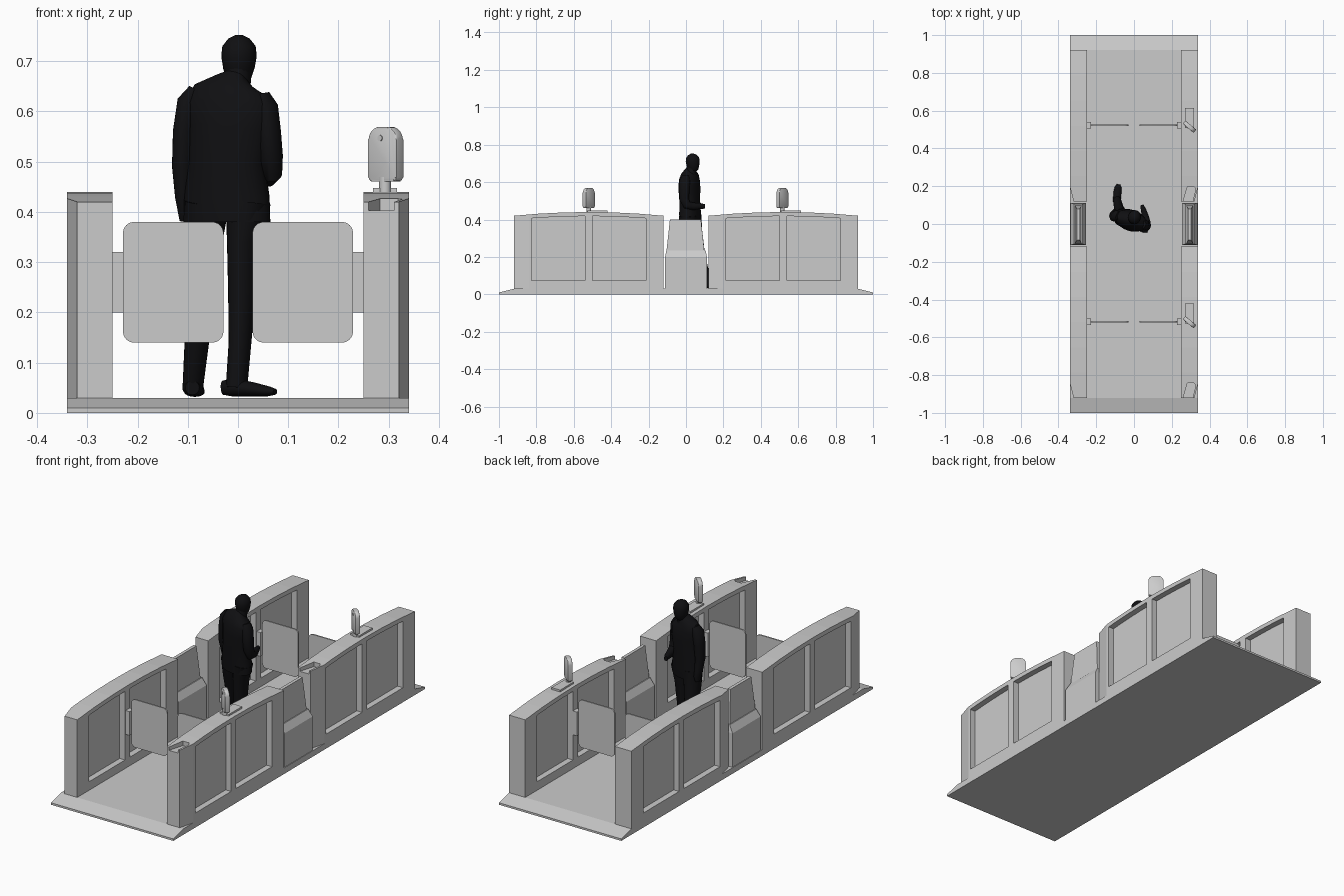
import bpy, bmesh
from math import sin, cos, pi, radians
from mathutils import Vector, Matrix

if "Cube" in bpy.data.objects:
    bpy.data.objects.remove(bpy.data.objects["Cube"])

black = bpy.data.materials.new("black")
black.diffuse_color = (0.005, 0.005, 0.006, 1)
black.use_nodes = True
black.node_tree.nodes["Principled BSDF"].inputs["Base Color"].default_value = black.diffuse_color


def finish(name, bm, smooth=False, mat=None):
    bmesh.ops.recalc_face_normals(bm, faces=bm.faces)
    me = bpy.data.meshes.new(name)
    bm.to_mesh(me)
    bm.free()
    ob = bpy.data.objects.new(name, me)
    bpy.context.collection.objects.link(ob)
    if mat:
        me.materials.append(mat)
    if smooth:
        bpy.ops.object.select_all(action='DESELECT')
        ob.select_set(True)
        bpy.context.view_layer.objects.active = ob
        bpy.ops.object.shade_smooth_by_angle(angle=radians(40))
    return ob


def loft_bm(rings):
    """Closed skin through equal-length rings of points."""
    bm = bmesh.new()
    vs = [[bm.verts.new(p) for p in r] for r in rings]
    n = len(vs[0])
    for a, b in zip(vs, vs[1:]):
        for i in range(n):
            j = (i + 1) % n
            bm.faces.new((a[i], a[j], b[j], b[i]))
    bm.faces.new(vs[0][::-1])
    bm.faces.new(vs[-1])
    return bm


def prism_x(yz, x0, x1):
    return loft_bm([[(x, y, z) for y, z in yz] for x in (x0, x1)])


def block(x, y, z0, z1, top=None):
    """Tapering box; x and y are (centre, half size)."""
    rings = []
    for z, (hx, hy) in ((z0, (x[1], y[1])), (z1, top or (x[1], y[1]))):
        rings.append([(x[0] + sx * hx, y[0] + sy * hy, z)
                      for sx, sy in ((-1, -1), (1, -1), (1, 1), (-1, 1))])
    return loft_bm(rings)


def rounded_plate(name, w, h, t, r_low, r_top, loc, turn=0, bevel=0):
    """Upright plate with rounded corners; loc is the bottom centre."""
    pts = []
    for cx, cz, r, a0 in ((w/2, 0, r_low, -90), (w/2, h, r_top, 0),
                          (-w/2, h, r_top, 90), (-w/2, 0, r_low, 180)):
        ox = cx - r if cx > 0 else cx + r
        oz = cz - r if cz > 0 else cz + r
        for k in range(7):
            a = radians(a0 + 15 * k)
            pts.append((ox + r * cos(a), oz + r * sin(a)))
    bm = loft_bm([[(x, y, z) for x, z in pts] for y in (-t/2, t/2)])
    if bevel:
        rim = [e for e in bm.edges if abs(e.verts[0].co.y - e.verts[1].co.y) < 1e-6]
        bmesh.ops.bevel(bm, geom=rim, offset=bevel, segments=2, profile=0.5, affect='EDGES')
    bm.transform(Matrix.Translation(loc) @ Matrix.Rotation(turn, 4, 'Z'))
    return finish(name, bm, True)


def cut(ob, bm):
    c = finish("cutter", bm)
    c.hide_render = True
    m = ob.modifiers.new("cut", 'BOOLEAN')
    m.operation, m.solver, m.object = 'DIFFERENCE', 'EXACT', c
    bpy.context.view_layer.objects.active = ob
    bpy.ops.object.modifier_apply(modifier=m.name)
    bpy.data.objects.remove(c)


# Floor plate with a ramp at each end
finish("floor_plate", prism_x([(-1, 0), (1, 0), (1, .01), (.92, .03), (-.92, .03), (-1, .01)], -.34, .34))


def top_z(d):
    return .44 - .02 * (d / .4) ** 2


# Four side walls: arched top, chamfered front outer corner, panels recessed on both faces
for side in (-1, 1):
    for mid in (-.52, .52):
        ds = [.4 - .8 * i / 6 for i in range(7)]
        prof = [(mid - .4, .028), (mid + .4, .028)] + [(mid + d, top_z(d)) for d in ds]
        bm = prism_x(prof, side * .25, side * .34)
        bmesh.ops.recalc_face_normals(bm, faces=bm.faces)
        geom = bm.verts[:] + bm.edges[:] + bm.faces[:]
        res = bmesh.ops.bisect_plane(bm, geom=geom, plane_co=(side * .34, mid - .32, 0),
                                     plane_no=(side * .08, -.02, 0), clear_outer=True)
        bmesh.ops.holes_fill(bm, edges=[e for e in res['geom_cut'] if isinstance(e, bmesh.types.BMEdge)])
        wall = finish("side_wall", bm)
        for d0, d1 in ((-.305, -.02), (.02, .305)):
            tops = [(mid + d1 + (d0 - d1) * i / 4, top_z(d1 + (d0 - d1) * i / 4) - .022) for i in range(5)]
            prof = [(mid + d0, .073), (mid + d1, .073)] + tops
            cut(wall, prism_x(prof, side * .31, side * .36))
            cut(wall, prism_x(prof, side * .23, side * .28))
        # Ticket notch in the front end of the right-hand walls
        if side > 0:
            plan = [(.257, mid - .41), (.308, mid - .41), (.327, mid - .335), (.318, mid - .322), (.283, mid - .322)]
            cut(wall, loft_bm([[(x, y, z) for x, y in plan] for z in (.403, .46)]))

    # Low middle housing with a sloped shoulder and a wedge-shaped upright
    x = side * .295
    finish("middle_housing", block((x, .042), (0, .112), .028, .2))
    finish("middle_shoulder", block((x, .042), (0, .112), .2, .235, (.022, .105)))
    finish("middle_upright", block((x, .018), (-.003, .101), .234, .40, (.008, .083)))

    # Gate flaps and their hinge brackets
    for y in (-.517, .523):
        rounded_plate("gate_flap", .2, .24, .007, .022, .022, (side * .129, y, .14))
        finish("flap_bracket", block((side * .24, .012), (y, .018), .2, .32))

# Readers on the right-hand walls
for y in (-.52, .515):
    finish("reader_base", block((.293, .024), (y + .047, .053), .434, .448))
    bm = bmesh.new()
    bmesh.ops.create_cone(bm, cap_ends=True, segments=20, radius1=.012, radius2=.012, depth=.03,
                          matrix=Matrix.Translation((.293, y, .455)))
    finish("reader_stem", bm, True)
    turn = radians(-40)
    rounded_plate("reader_screen", .074, .108, .022, .008, .025, (.294, y, .461), turn, .004)
    bm = bmesh.new()
    n = Matrix.Rotation(turn, 4, 'Z')
    bmesh.ops.create_cone(bm, cap_ends=True, segments=16, radius1=.006, radius2=.006, depth=.003,
                          matrix=Matrix.Translation((.294, y, .547)) @ n
                          @ Matrix.Translation((-.005, -.0115, 0)) @ Matrix.Rotation(pi/2, 4, 'X'))
    finish("reader_lens", bm, True)

# Standing figure: elliptical tubes along short paths of (x, y, z, half width, half depth)
ACROSS = Vector((cos(radians(-18)), sin(radians(-18)), 0))


def tube(name, path, ref=ACROSS, n=20):
    ps = [Vector(p[:3]) for p in path]
    rings = []
    for i, p in enumerate(ps):
        t = (ps[min(i + 1, len(ps) - 1)] - ps[max(i - 1, 0)]).normalized()
        v = t.cross(ref).normalized()
        u = v.cross(t)
        rings.append([p + u * path[i][3] * cos(2 * pi * k / n) + v * path[i][4] * sin(2 * pi * k / n)
                      for k in range(n)])
    finish(name, loft_bm(rings), True, black)


tube("figure_jacket", [(-.022, .022, .38, .09, .052), (-.022, .022, .43, .088, .055), (-.022, .02, .50, .078, .053),
                       (-.015, .018, .57, .086, .056), (-.015, .018, .615, .092, .05), (-.012, .02, .64, .08, .042),
                       (-.006, .024, .658, .042, .032), (0, .028, .668, .024, .026)])
tube("figure_neck", [(-.002, .026, .64, .027, .027), (.001, .032, .69, .025, .027)])
tube("figure_head", [(.006, .046, .655, .012, .012), (.004, .043, .663, .022, .024), (.002, .038, .685, .031, .033),
                     (.002, .036, .71, .035, .038), (.002, .035, .73, .033, .035), (.002, .034, .745, .021, .024),
                     (.002, .034, .752, .007, .008)])
tube("figure_left_arm", [(-.085, .042, .645, .012, .02), (-.097, .042, .62, .023, .03), (-.106, .043, .56, .023, .029),
                         (-.11, .045, .49, .021, .025), (-.108, .055, .43, .017, .02), (-.106, .06, .405, .014, .02),
                         (-.108, .063, .382, .008, .012)])
tube("figure_right_arm", [(.05, -.004, .635, .012, .02), (.057, -.006, .61, .022, .028), (.062, -.008, .56, .023, .028),
                          (.067, -.01, .51, .022, .026), (.068, .005, .478, .02, .023), (.06, .04, .47, .018, .02),
                          (.05, .075, .472, .014, .016), (.042, .1, .47, .009, .012)])
tube("figure_left_leg", [(-.062, .035, .42, .045, .048), (-.068, .045, .34, .036, .042), (-.076, .065, .24, .028, .034),
                         (-.082, .09, .14, .024, .028), (-.09, .125, .05, .02, .025)])
tube("figure_right_leg", [(.02, .01, .42, .045, .048), (.01, .01, .34, .031, .042), (.008, .008, .24, .027, .034),
                          (.004, .004, .14, .022, .028), (-.003, 0, .05, .021, .025)])
tube("figure_left_shoe", [(-.091, .095, .05, .014, .014), (-.091, .12, .051, .02, .018), (-.088, .165, .046, .021, .014),
                          (-.084, .195, .042, .018, .01), (-.082, .21, .041, .009, .006)], Vector((1, 0, 0)))
tube("figure_right_shoe", [(-.03, .01, .05, .014, .014), (-.012, .004, .051, .02, .018), (.03, -.015, .047, .021, .014),
                           (.06, -.03, .043, .018, .01), (.074, -.037, .042, .009, .006)], Vector((.4, .9, 0)))
